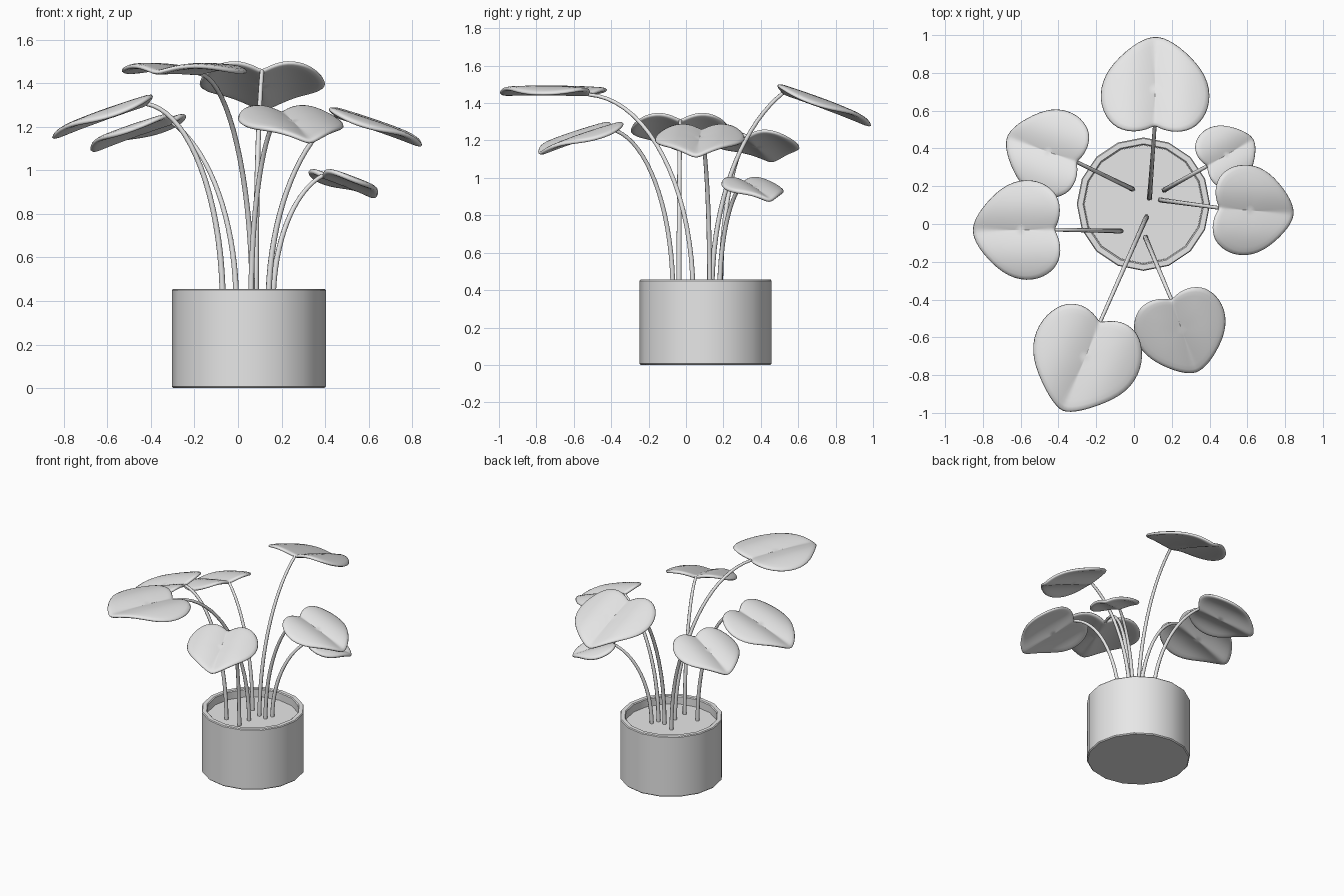
import bpy, bmesh, math
from mathutils import Vector

cube = bpy.data.objects.get("Cube")
if cube:
    bpy.data.objects.remove(cube, do_unlink=True)

grey = bpy.data.materials.new("plain grey")
grey.use_nodes = True
grey.diffuse_color = (0.8, 0.8, 0.8, 1)
grey.node_tree.nodes["Principled BSDF"].inputs["Base Color"].default_value = (0.8, 0.8, 0.8, 1)

POT_CENTRE = Vector((0.05, 0.105, 0))
SOIL_Z = 0.395


def add_object(name, data):
    obj = bpy.data.objects.new(name, data)
    bpy.context.collection.objects.link(obj)
    data.materials.append(grey)
    return obj


def shade(obj, degrees):
    bpy.ops.object.select_all(action='DESELECT')
    obj.select_set(True)
    bpy.context.view_layer.objects.active = obj
    bpy.ops.object.shade_smooth_by_angle(angle=math.radians(degrees))


def lathe(name, profile, sides=16):
    """Spin a (radius, height) profile around the pot axis."""
    bm = bmesh.new()
    verts = [bm.verts.new((r, 0, z)) for r, z in profile]
    edges = [bm.edges.new(pair) for pair in zip(verts, verts[1:])]
    bmesh.ops.spin(bm, geom=verts + edges, axis=(0, 0, 1), cent=(0, 0, 0),
                   angle=math.tau, steps=sides, use_duplicate=False)
    bmesh.ops.remove_doubles(bm, verts=bm.verts, dist=0.0005)
    bmesh.ops.recalc_face_normals(bm, faces=bm.faces)
    mesh = bpy.data.meshes.new(name)
    bm.to_mesh(mesh)
    bm.free()
    obj = add_object(name, mesh)
    obj.location = POT_CENTRE
    shade(obj, 35)
    return obj


# Pot with thick rim, and the soil inside it
lathe("pot", [(0, 0), (0.346, 0), (0.353, 0.007), (0.353, 0.45), (0.348, 0.456),
              (0.32, 0.456), (0.314, 0.45), (0.314, 0.37), (0, 0.37)])
lathe("soil", [(0, 0.372), (0.313, 0.372), (0.313, SOIL_Z), (0, SOIL_Z)])

# Half heart outline as (across, along), from notch to tip, for a leaf of length 1
HALF = [(0, 0), (0.05, -0.035), (0.12, -0.07), (0.2, -0.09), (0.29, -0.09),
        (0.4, -0.05), (0.48, 0.03), (0.545, 0.14), (0.58, 0.28), (0.575, 0.42),
        (0.53, 0.56), (0.44, 0.69), (0.32, 0.81), (0.19, 0.92), (0.08, 0.985), (0, 1.01)]
OUTLINE = HALF + [(-a, b) for a, b in HALF[-2:0:-1]]
RINGS = 5
HEART = 0.4


def leaf(name, notch, tip):
    """Heart leaf with a valley along the midrib and raised lobes."""
    notch, tip = Vector(notch), Vector(tip)
    length = (tip - notch).length
    along = (tip - notch).normalized()
    side = along.cross(Vector((0, 0, 1))).normalized()
    up = side.cross(along)

    def place(a, b):
        lift = 0.06 * math.sin(math.pi * abs(a) / 0.55) + 0.015 * math.sin(math.pi * b)
        return notch + (side * a + along * b + up * lift) * length

    bm = bmesh.new()
    centre = bm.verts.new(place(0, HEART))
    rings = []
    for k in range(1, RINGS + 1):
        s = k / RINGS
        rings.append([bm.verts.new(place(a * s, HEART + (b - HEART) * s)) for a, b in OUTLINE])
    n = len(OUTLINE)
    for i in range(n):
        j = (i + 1) % n
        bm.faces.new((centre, rings[0][i], rings[0][j]))
        for inner, outer in zip(rings, rings[1:]):
            bm.faces.new((inner[i], outer[i], outer[j], inner[j]))
    bmesh.ops.recalc_face_normals(bm, faces=bm.faces)
    mesh = bpy.data.meshes.new(name)
    bm.to_mesh(mesh)
    bm.free()
    obj = add_object(name, mesh)
    shade(obj, 60)
    thick = obj.modifiers.new("thickness", 'SOLIDIFY')
    thick.thickness = 0.025
    thick.offset = 0
    soft = obj.modifiers.new("soft edge", 'SUBSURF')
    soft.levels = soft.render_levels = 1


def stem(name, base, notch, bend):
    """Stem rising straight up and arching over to the leaf notch."""
    curve = bpy.data.curves.new(name, 'CURVE')
    curve.dimensions = '3D'
    curve.bevel_depth = 0.014
    curve.bevel_resolution = 2
    curve.use_fill_caps = True
    line = curve.splines.new('POLY')
    steps = 18
    line.points.add(steps)
    end = math.radians(bend)
    low = SOIL_Z - 0.01
    for i, point in enumerate(line.points):
        t = end * i / steps
        out = (1 - math.cos(t)) / (1 - math.cos(end))
        rise = math.sin(t) / math.sin(end)
        x = base[0] + (notch[0] - base[0]) * out
        y = base[1] + (notch[1] - base[1]) * out
        point.co = (x, y, low + (notch[2] - low) * rise, 1)
        point.radius = 1 - 0.3 * i / steps
    add_object(name, curve)


# Position: stem base, leaf notch, leaf tip, stem bend in degrees
PLANTS = {
    "back": ((0.082, 0.138), (0.11, 0.52, 1.455), (0.115, 0.99, 1.275), 67),
    "front_right": ((0.066, 0.037), (-0.18, -0.52, 1.445), (-0.377, -0.99, 1.445), 88),
    "front_left": ((0.06, -0.07), (0.198, -0.4, 1.26), (0.33, -0.785, 1.125), 85),
    "right": ((-0.07, -0.037), (-0.42, -0.03, 1.305), (-0.853, -0.035, 1.145), 86),
    "back_right": ((-0.008, 0.185), (-0.303, 0.328, 1.22), (-0.672, 0.46, 1.085), 70),
    "left": ((0.14, 0.127), (0.451, 0.085, 1.25), (0.845, 0.053, 1.11), 68),
    "back_left": ((0.16, 0.18), (0.388, 0.307, 0.975), (0.632, 0.448, 0.875), 75),
}
for place_name, (base, notch, tip, bend) in PLANTS.items():
    stem(place_name + "_stem", base, notch, bend)
    leaf(place_name + "_leaf", notch, tip)
